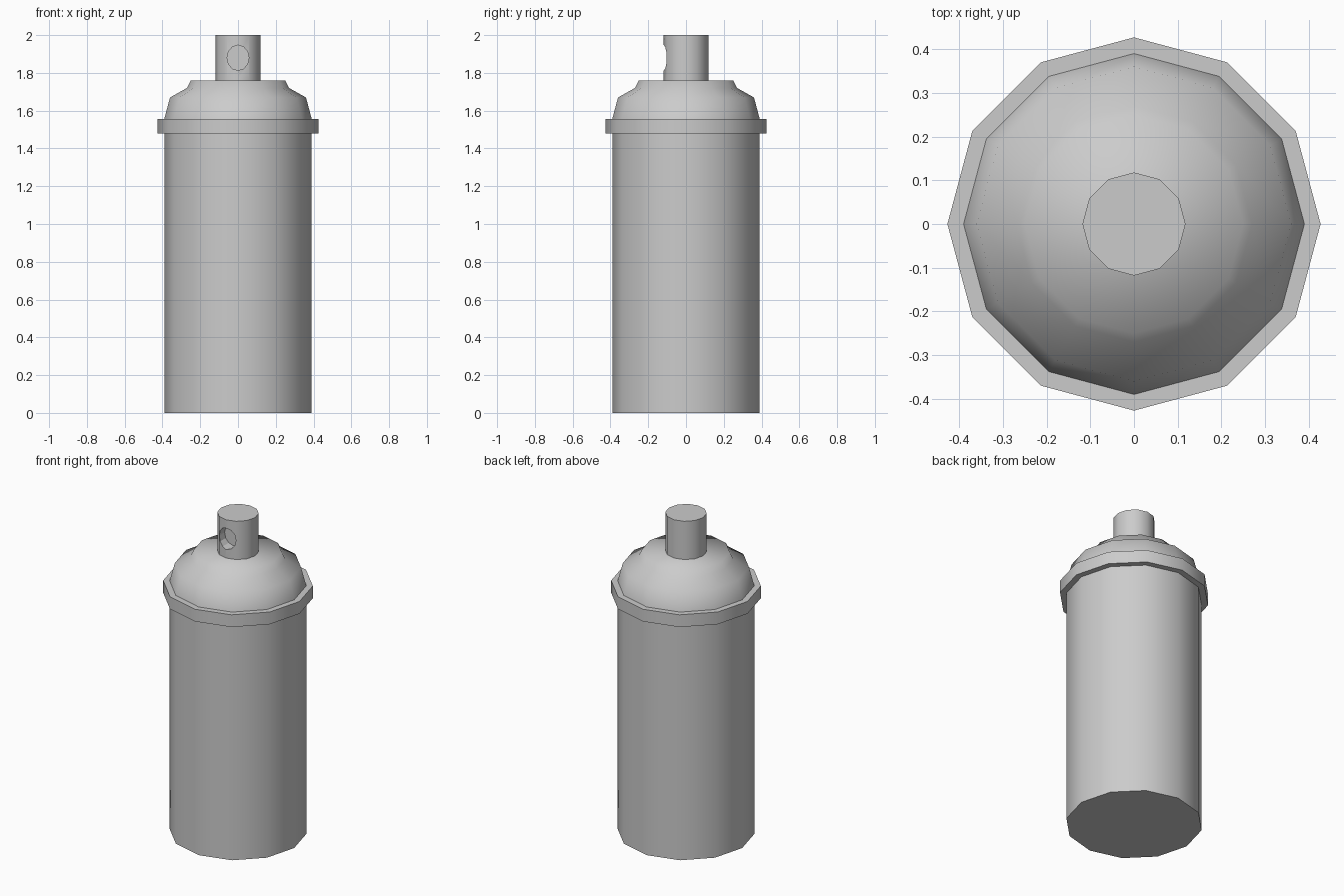
import bpy, bmesh
from math import sin, cos, pi, radians

if "Cube" in bpy.data.objects:
    bpy.data.objects.remove(bpy.data.objects["Cube"])

SIDES = 12


def lathe(name, profile, angle):
    """Spin (radius, z) points around z, cap both ends, shade smooth by angle."""
    bm = bmesh.new()
    rings = [[bm.verts.new((r * cos(2 * pi * i / SIDES), r * sin(2 * pi * i / SIDES), z))
              for i in range(SIDES)] for r, z in profile]
    for a, b in zip(rings, rings[1:]):
        for i in range(SIDES):
            j = (i + 1) % SIDES
            bm.faces.new((a[i], a[j], b[j], b[i]))
    bm.faces.new(rings[0][::-1])
    bm.faces.new(rings[-1])
    mesh = bpy.data.meshes.new(name)
    bm.to_mesh(mesh)
    bm.free()
    obj = bpy.data.objects.new(name, mesh)
    bpy.context.collection.objects.link(obj)
    smooth(obj, angle)
    return obj


def smooth(obj, angle):
    bpy.ops.object.select_all(action='DESELECT')
    obj.select_set(True)
    bpy.context.view_layer.objects.active = obj
    bpy.ops.object.shade_smooth_by_angle(angle=radians(angle))


# Can with rim and domed shoulder
lathe("can_body", [(0.39, 0), (0.39, 1.48), (0.427, 1.48), (0.427, 1.557), (0.39, 1.557),
                   (0.36, 1.67), (0.27, 1.72), (0.25, 1.76)], 68)

# Spray button
button = lathe("spray_button", [(0.118, 1.76), (0.118, 2.0)], 40)

# Nozzle hole in the front of the button
bpy.ops.mesh.primitive_cylinder_add(vertices=12, radius=1, depth=0.12,
                                    location=(0, -0.11, 1.88), rotation=(pi / 2, 0, 0))
cutter = bpy.context.object
cutter.name = "nozzle_cutter"
cutter.scale = (0.058, 0.067, 1)
cutter.hide_render = True
mod = button.modifiers.new("nozzle_hole", 'BOOLEAN')
mod.operation = 'DIFFERENCE'
mod.solver = 'EXACT'
mod.object = cutter
bpy.context.view_layer.objects.active = button
bpy.ops.object.modifier_apply(modifier=mod.name)
bpy.data.objects.remove(cutter)
smooth(button, 40)
